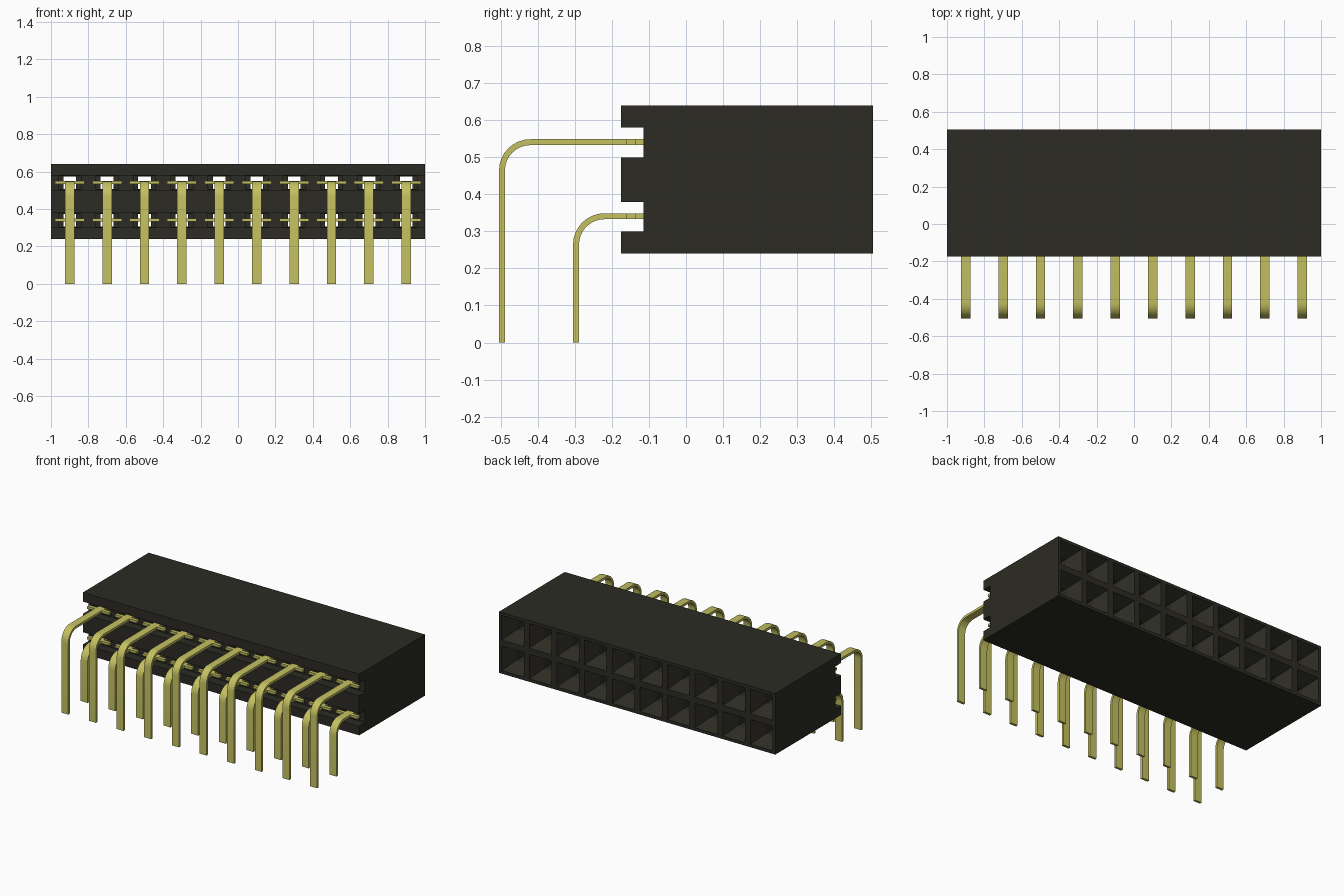
import bpy, bmesh, math

if "Cube" in bpy.data.objects:
    bpy.data.objects.remove(bpy.data.objects["Cube"])

COLUMNS, PITCH = 10, 0.2
ROWS = {"upper": (0.541, -0.505), "lower": (0.341, -0.305)}   # pin height, pin front
FRONT, BACK, BOTTOM, TOP = -0.175, 0.505, 0.24, 0.64
columns = [(i - (COLUMNS - 1) / 2) * PITCH for i in range(COLUMNS)]


def material(name, colour, roughness):
    m = bpy.data.materials.new(name)
    m.use_nodes = True
    m.diffuse_color = (*colour, 1)
    bsdf = m.node_tree.nodes["Principled BSDF"]
    bsdf.inputs["Base Color"].default_value = (*colour, 1)
    bsdf.inputs["Roughness"].default_value = roughness
    return m


black = material("black plastic", (0.025, 0.024, 0.017), 0.6)
gold = material("gold metal", (0.55, 0.53, 0.12), 0.5)


def make_object(name, bm, mat):
    bmesh.ops.recalc_face_normals(bm, faces=bm.faces)
    mesh = bpy.data.meshes.new(name)
    bm.to_mesh(mesh)
    bm.free()
    mesh.materials.append(mat)
    ob = bpy.data.objects.new(name, mesh)
    bpy.context.collection.objects.link(ob)
    return ob


def extrude_profile(bm, profile, x0, x1):
    """Closed (y, z) outline swept along x."""
    face = bm.faces.new([bm.verts.new((x0, y, z)) for y, z in profile])
    out = bmesh.ops.extrude_face_region(bm, geom=[face])["geom"]
    verts = [g for g in out if isinstance(g, bmesh.types.BMVert)]
    bmesh.ops.translate(bm, verts=verts, vec=(x1 - x0, 0, 0))


def loft(bm, x, z, sections):
    """Rectangular sections (y, half width, half height) joined along y."""
    rings = [[bm.verts.new((x + sx * w, y, z + sz * h))
              for sx, sz in ((-1, -1), (1, -1), (1, 1), (-1, 1))]
             for y, w, h in sections]
    for a, b in zip(rings, rings[1:]):
        for i in range(4):
            j = (i + 1) % 4
            bm.faces.new((a[i], a[j], b[j], b[i]))
    bm.faces.new(rings[0])
    bm.faces.new(rings[-1])


# Housing with two long slots along the front
slot = FRONT + 0.06
outline = [(FRONT, BOTTOM)]
for low, high in ((0.30, 0.38), (0.50, 0.58)):
    outline += [(FRONT, low), (slot, low), (slot, high), (FRONT, high)]
outline += [(FRONT, TOP), (BACK, TOP), (BACK, BOTTOM)]
bm = bmesh.new()
extrude_profile(bm, outline, -1, 1)
housing = make_object("housing", bm, black)

# Socket openings: funnel at the back, square passage, pocket at the front
bm = bmesh.new()
for z in (0.34, 0.54):
    for x in columns:
        loft(bm, x, z, [(slot - 0.02, 0.06, 0.036), (0.0, 0.06, 0.036),
                        (0.001, 0.034, 0.034), (BACK - 0.09, 0.034, 0.034),
                        (BACK, 0.08, 0.08), (BACK + 0.02, 0.08, 0.08)])
cutter = make_object("socket_cutter", bm, black)
cutter.hide_render = True
cut = housing.modifiers.new("sockets", 'BOOLEAN')
cut.object, cut.operation, cut.solver = cutter, 'DIFFERENCE', 'EXACT'
bpy.context.view_layer.objects.active = housing
bpy.ops.object.modifier_apply(modifier=cut.name)
bpy.data.objects.remove(cutter)

# Bent flat pins with a cross tab held in the slot
THICK, WIDTH, BEND, STEPS = 0.016, 0.05, 0.085, 8


def pin_outline(z, y):
    top, inner_end = z + THICK / 2, -0.03
    cy, cz = y + BEND, top - BEND

    def arc(r):
        angles = [math.pi - math.pi / 2 * i / STEPS for i in range(STEPS + 1)]
        return [(cy + r * math.cos(a), cz + r * math.sin(a)) for a in angles]

    outer = [(y, 0)] + arc(BEND) + [(inner_end, top)]
    inner = [(y + THICK, 0)] + arc(BEND - THICK) + [(inner_end, top - THICK)]
    return outer + inner[::-1]


for row, (z, y) in ROWS.items():
    for i, x in enumerate(columns):
        bm = bmesh.new()
        extrude_profile(bm, pin_outline(z, y), x - WIDTH / 2, x + WIDTH / 2)
        for side in (-1, 1):
            loft(bm, x + side * 0.052, z, [(-0.16, 0.027, THICK / 2),
                                           (-0.137, 0.027, THICK / 2)])
        pin = make_object(f"{row}_pin_{i + 1}", bm, gold)
        for o in bpy.context.selected_objects:
            o.select_set(False)
        pin.select_set(True)
        bpy.context.view_layer.objects.active = pin
        bpy.ops.object.shade_smooth_by_angle(angle=math.radians(30))
